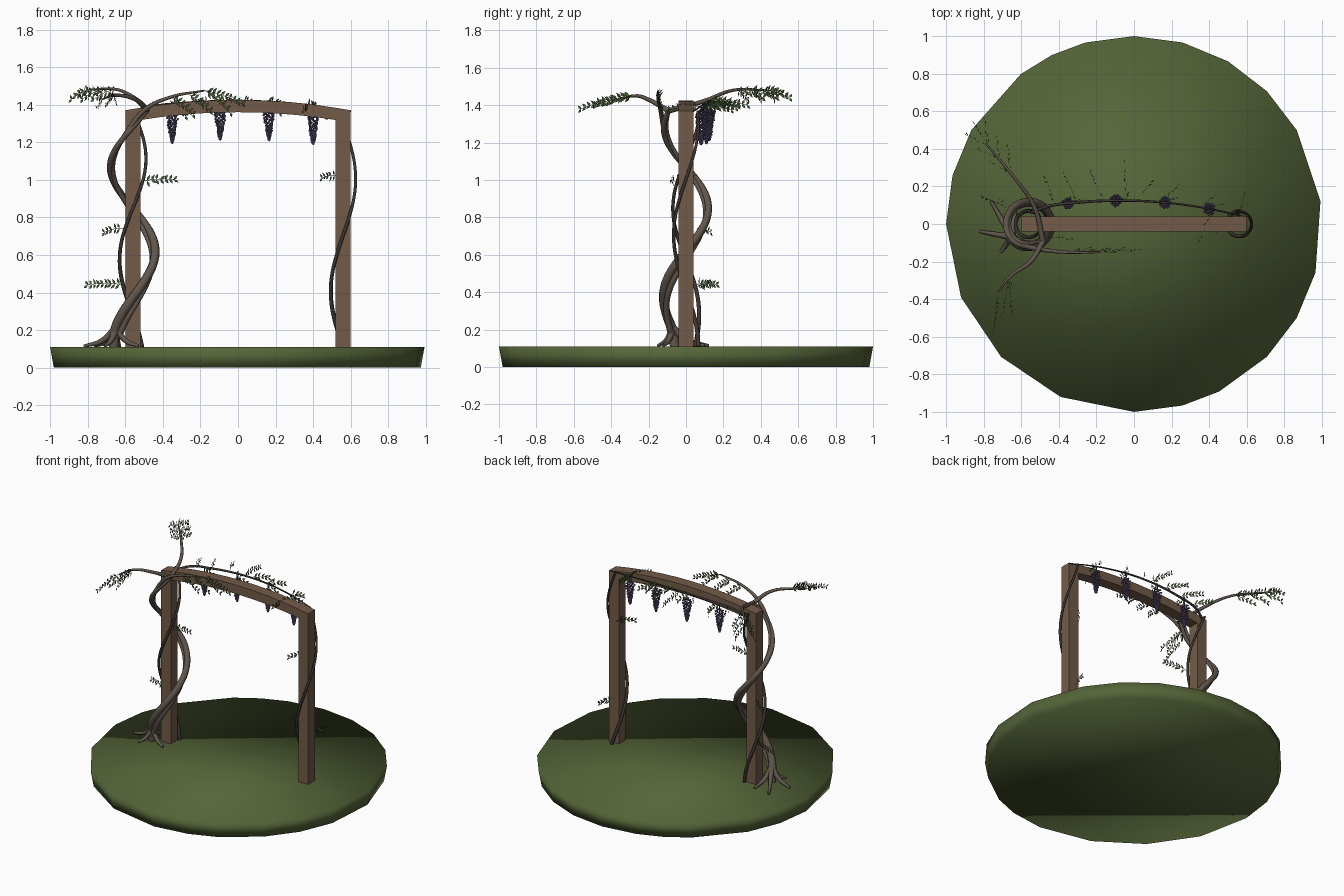
import bpy
import bmesh
import math
import random
from mathutils import Vector

random.seed(4)
UP = Vector((0, 0, 1))
GROUND = .11
POST = .56

if "Cube" in bpy.data.objects:
    bpy.data.objects.remove(bpy.data.objects["Cube"], do_unlink=True)


def material(name, red, green, blue):
    mat = bpy.data.materials.new(name)
    mat.use_nodes = True
    colour = (red, green, blue, 1)
    mat.diffuse_color = colour
    mat.node_tree.nodes["Principled BSDF"].inputs["Base Color"].default_value = colour
    return mat


grass = material("grass green", .09, .13, .04)
timber = material("timber brown", .17, .105, .066)
bark = material("grey bark", .12, .095, .075)
dark_bark = material("dark bark", .045, .037, .032)
leaf_green = material("leaf green", .06, .1, .035)
purple = material("blossom purple", .13, .1, .22)


def mesh_object(name, bm, mat, smooth=False):
    mesh = bpy.data.meshes.new(name)
    bm.to_mesh(mesh)
    bm.free()
    mesh.materials.append(mat)
    for face in mesh.polygons:
        face.use_smooth = smooth
    obj = bpy.data.objects.new(name, mesh)
    bpy.context.collection.objects.link(obj)
    return obj


def tube(name, points, start_radius, end_radius, mat):
    """Smooth tapered stem through the given points, turned into a mesh."""
    curve = bpy.data.curves.new(name, "CURVE")
    curve.dimensions = "3D"
    curve.bevel_depth = 1
    curve.bevel_resolution = 2
    curve.resolution_u = 5
    curve.use_fill_caps = True
    spline = curve.splines.new("BEZIER")
    spline.bezier_points.add(len(points) - 1)
    for i, (knot, co) in enumerate(zip(spline.bezier_points, points)):
        knot.co = co
        knot.handle_left_type = knot.handle_right_type = "AUTO"
        blend = i / (len(points) - 1)
        knot.radius = start_radius + (end_radius - start_radius) * blend
    curve.materials.append(mat)
    obj = bpy.data.objects.new(name, curve)
    bpy.context.collection.objects.link(obj)
    bpy.ops.object.select_all(action="DESELECT")
    obj.select_set(True)
    bpy.context.view_layer.objects.active = obj
    bpy.ops.object.convert(target="MESH")
    bpy.ops.object.shade_smooth()


def helix(x, radius, low, high, first, last, ease=1.0, steps=16):
    """Points winding around a post, angles in degrees."""
    points = []
    for i in range(steps + 1):
        t = i / steps
        angle = math.radians(first + (last - first) * t ** ease)
        points.append(Vector((x + radius * math.cos(angle),
                              radius * math.sin(angle),
                              low + (high - low) * t)))
    return points


# Grass mound: uneven many-sided disc, slightly narrower underneath
angles = [7, 30, 45, 60, 75, 90, 105, 116, 127, 150, 165, 180,
          203, 225, 247, 270, 285, 297, 315, 330, 345]
bm = bmesh.new()
rims = []
for radius, height in ((.98, 0), (1, GROUND)):
    rims.append([bm.verts.new((radius * math.cos(math.radians(a)),
                               radius * math.sin(math.radians(a)), height))
                 for a in angles])
bottom, top = rims
bm.faces.new(top)
bm.faces.new(bottom[::-1])
for i in range(len(angles)):
    bm.faces.new((bottom[i - 1], bottom[i], top[i], top[i - 1]))
mesh_object("grass_mound", bm, grass, smooth=True)


# Timber arch: two posts and a bowed beam
def beam_height(x):
    return 1.425 - .055 * (x / .6) ** 2


def extrude_profile(name, profile):
    bm = bmesh.new()
    face = bm.faces.new([bm.verts.new((x, -.04, z)) for x, z in profile])
    made = bmesh.ops.extrude_face_region(bm, geom=[face])["geom"]
    bmesh.ops.translate(bm, vec=(0, .08, 0),
                        verts=[v for v in made if isinstance(v, bmesh.types.BMVert)])
    bmesh.ops.recalc_face_normals(bm, faces=bm.faces)
    mesh_object(name, bm, timber)


for side, label in ((-1, "right"), (1, "left")):
    inner, outer = side * .52, side * .6
    extrude_profile(label + "_post", [(inner, GROUND - .01), (outer, GROUND - .01),
                                      (outer, beam_height(outer)),
                                      (inner, beam_height(inner))])
spans = [-.52 + 1.04 * i / 10 for i in range(11)]
extrude_profile("bowed_beam", [(x, beam_height(x)) for x in spans]
                + [(x, beam_height(x) - .065) for x in reversed(spans)])

# Main twisted trunk with a thinner strand beside it
trunk = helix(-POST, .12, .2, 1.37, 218, 669, ease=1.13)
tube("main_trunk", [Vector((-.66, -.06, GROUND))] + trunk, .028, .014, bark)
strand = helix(-POST, .105, .19, 1.36, 232, 655, ease=1.08)
tube("second_strand", strand, .018, .01, bark)

# Roots spread from the trunk foot
foot = Vector((-.65, -.07, .21))
for i, (x, y) in enumerate(((-.82, -.04), (-.76, .12), (-.71, -.15), (-.53, -.12), (-.63, .1))):
    tip = Vector((x, y, GROUND + .005))
    middle = foot.lerp(tip, .45) - UP * .025
    tube("root_%s" % "abcde"[i], [foot, middle, tip], .02, .008, bark)

# Upper branches
head = trunk[-1]
front_branch = [head, Vector((-.55, -.2, 1.43)), Vector((-.66, -.28, 1.45)),
                Vector((-.72, -.36, 1.43))]
back_branch = [head, Vector((-.53, .09, 1.42)), Vector((-.64, .25, 1.48)),
               Vector((-.79, .43, 1.48))]
beam_branch = [trunk[-3], Vector((-.5, -.135, 1.37)), Vector((-.36, -.15, 1.44)),
               Vector((-.18, -.15, 1.475))]
tube("front_branch", front_branch, .015, .005, bark)
tube("back_branch", back_branch, .015, .005, bark)
tube("beam_branch", beam_branch, .016, .005, bark)


# Thin dark vines on both posts and along the back of the beam
def beam_vine_point(x):
    return Vector((x, .125 - .2 * (x + .07) ** 2, beam_height(x) - .005))


tube("right_post_vine", helix(-POST, .07, GROUND, 1.37, 45, 450, ease=1.1), .012, .008, dark_bark)
tube("left_post_vine", helix(POST, .066, GROUND, 1.37, 90, 470), .012, .007, dark_bark)
tube("beam_vine", [Vector((-.55, .06, 1.35))]
     + [beam_vine_point(-.45 + i * .15) for i in range(8)], .009, .004, dark_bark)

# Feathery leaf sprays: paired pointed leaflets on a drooping stalk
leaves = bmesh.new()


def spray(start, reach, droop=.03, size=.036):
    start, reach = Vector(start), Vector(reach)
    forward = reach.normalized()
    count = max(4, round(reach.length / .024))
    previous = start
    for i in range(1, count + 1):
        t = i / count
        here = start + reach * t - UP * droop * t * t
        leaves.faces.new([leaves.verts.new(p) for p in
                          (previous, here, here + UP * .003, previous + UP * .003)])
        previous = here
        for lift in (-1, 1):
            wobble = Vector([random.uniform(-.3, .3) for _ in range(3)])
            along = (forward * .65 + UP * lift * .75 + wobble).normalized()
            across = along.cross(forward.cross(UP)).normalized() * size * .2
            tip = here + along * size * (1.1 - .35 * t)
            belly = here.lerp(tip, .45)
            leaves.faces.new([leaves.verts.new(p) for p in
                              (here, belly + across, tip, belly - across)])


for point, shift in ((front_branch[3], -.03), (front_branch[2], -.04), (front_branch[2], .01)):
    spray(point, (shift, -.2, -.02))
spray(back_branch[3], (-.06, .1, 0))
for t in (.1, .5, .9):
    spray(back_branch[2].lerp(back_branch[3], t), (-.11, .06, -.02))
    spray(back_branch[2].lerp(back_branch[3], t), (-.02, .14, -.01))
spray(beam_branch[3], (.2, .01, -.04))
for t in (0, .5, 1):
    spray(beam_branch[2].lerp(beam_branch[3], t), (.12, random.uniform(-.02, .02), -.06))
for x, dx, dy in ((-.42, -.05, .14), (-.3, -.07, .15), (-.16, -.07, .15), (-.04, -.01, .2),
                  (.02, .07, .1), (.15, .08, .09), (.36, .06, .06), (.42, -.07, -.16)):
    spray(beam_vine_point(x), (dx, dy, .01))
for x in (-.36, -.12, .14, .38):
    spray(beam_vine_point(x), (.08, .02, -.03))
spray((-.51, -.06, .99), (.17, -.02, .04))
spray((-.61, .06, .74), (-.1, .07, .01))
spray((-.61, .06, .44), (-.19, .08, .03))
spray((.53, .06, 1.02), (-.08, -.1, .02))
spray((.56, .06, .43), (.03, .1, .04))
mesh_object("leaf_sprays", leaves, leaf_green)

# Hanging blossom clusters: small buds on a tapering spiral
for label, x in (("first", -.35), ("second", -.095), ("third", .165), ("fourth", .4)):
    anchor = beam_vine_point(x)
    bm = bmesh.new()
    buds = 90
    for i in range(buds):
        t = i / buds
        angle = i * 2.4
        spread = .036 * (1 - t) ** .7 * random.uniform(.6, 1) * min(1, .4 + t * 6)
        made = bmesh.ops.create_icosphere(bm, subdivisions=1, radius=.0075)["verts"]
        bmesh.ops.translate(bm, verts=made, vec=anchor + Vector(
            (spread * math.cos(angle), spread * math.sin(angle), -.04 - .165 * t)))
    mesh_object(label + "_blossom_cluster", bm, purple)
    tube(label + "_blossom_stalk", [anchor, anchor - UP * .08], .004, .002, leaf_green)
